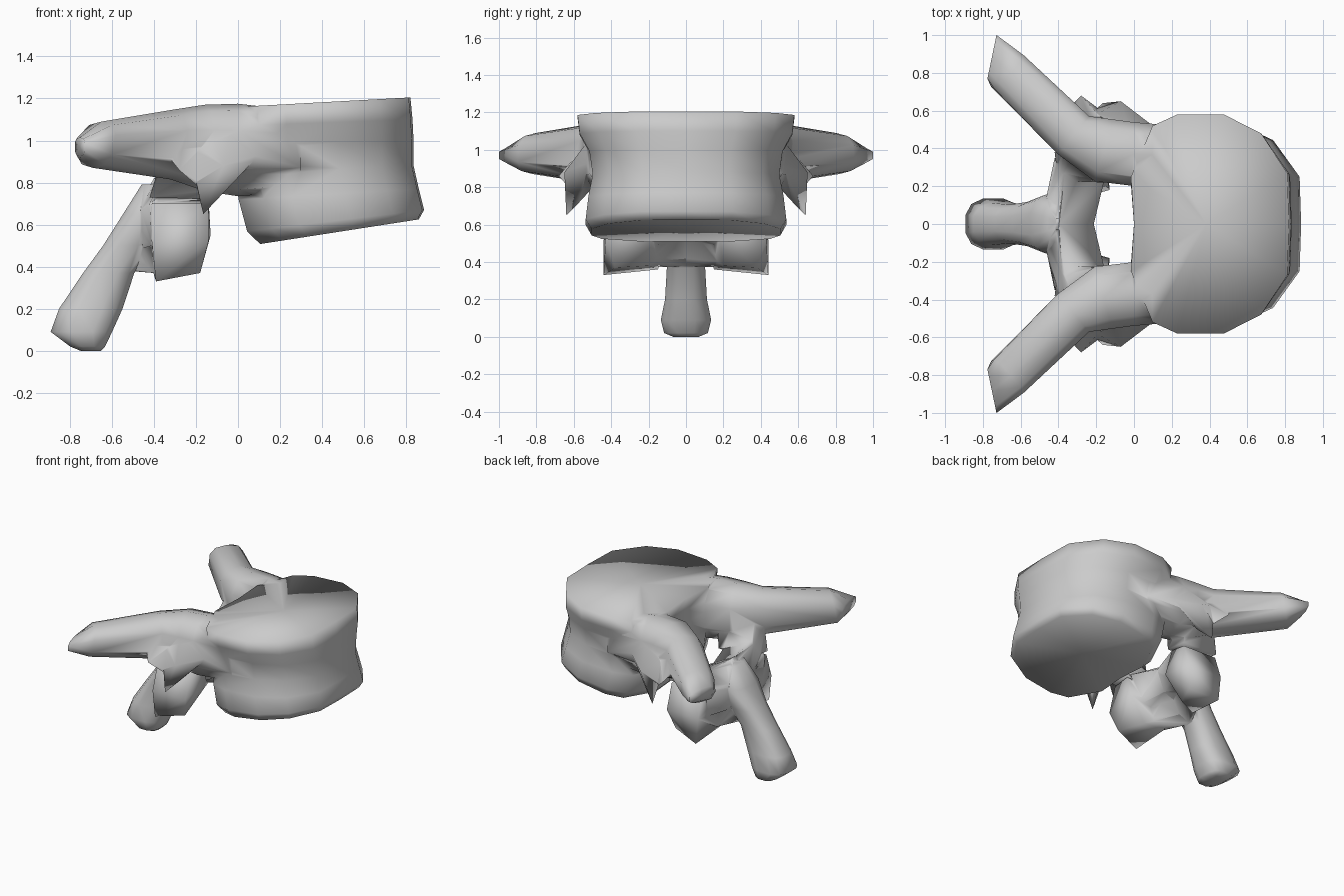
import bpy, bmesh, math
from mathutils import Vector


def finish(bm, name):
    bmesh.ops.recalc_face_normals(bm, faces=bm.faces[:])
    me = bpy.data.meshes.new(name)
    bm.to_mesh(me)
    bm.free()
    ob = bpy.data.objects.new(name, me)
    bpy.context.collection.objects.link(ob)
    return ob


def loft(name, rings, dent=0.0):
    bm = bmesh.new()
    vs = [[bm.verts.new(p) for p in r] for r in rings]
    n = len(vs[0])
    for a, b in zip(vs, vs[1:]):
        for i in range(n):
            j = (i + 1) % n
            bm.faces.new((a[i], a[j], b[j], b[i]))
    # fan caps, optionally hollowed
    for r, d in ((vs[0], dent), (vs[-1], -dent)):
        c = bm.verts.new(sum((v.co for v in r), Vector()) / n + Vector((0, 0, d)))
        for i in range(n):
            bm.faces.new((r[i], r[(i + 1) % n], c))
    return finish(bm, name)


def tube(name, stations, side=1, n=10):
    """Stations: centre, half-width vector, half-height vector."""
    rings = []
    for c, u, v in stations:
        c, u, v = Vector(c), Vector(u), Vector(v)
        ring = []
        for i in range(n):
            t = 2 * math.pi * (i + 0.5) / n
            f = lambda q: math.copysign(abs(q) ** 0.75, q)
            p = c + u * f(math.cos(t)) + v * f(math.sin(t))
            ring.append((p.x, p.y * side, p.z))
        rings.append(ring)
    return loft(name, rings)


def hull(name, pts, side):
    bm = bmesh.new()
    for x, y, z in pts:
        bm.verts.new((x, y * side, z))
    bmesh.ops.convex_hull(bm, input=bm.verts[:])
    return finish(bm, name)


# vertebral body: kidney-shaped outline stacked in slanted rings
half = [(0.0, 0.0), (-0.02, 0.25), (0.12, 0.52), (0.28, 0.58), (0.58, 0.58),
        (0.82, 0.48), (0.99, 0.27), (1.0, 0.0)]
outline = half + [(x, -y) for x, y in half[-2:0:-1]]
levels = [(0.12, 0.86, 0.87, 0.51, 0.625), (0.06, 0.885, 0.925, 0.57, 0.67),
          (0.02, 0.86, 0.90, 0.72, 0.77), (0.0, 0.835, 0.86, 0.85, 0.88),
          (0.0, 0.835, 0.89, 0.98, 1.0), (0.0, 0.83, 0.98, 1.07, 1.1),
          (0.0, 0.82, 1.0, 1.16, 1.205)]
body = loft("vertebra", [[(x0 + (x1 - x0) * x, s * y, za + (zb - za) * x)
                          for x, y in outline] for x0, x1, s, za, zb in levels], 0.012)

parts = []
for s in (1, -1):
    # pedicle running into the transverse process
    parts.append(tube("transverse_process", [
        ((0.3, 0.36, 0.95), (0, 0.16, 0), (0, 0, 0.19)),
        ((0.0, 0.37, 0.955), (0, 0.175, 0), (0, 0, 0.22)),
        ((-0.16, 0.39, 0.965), (0.05, 0.17, 0), (0, 0, 0.205)),
        ((-0.32, 0.47, 0.98), (0.085, 0.105, 0), (0, 0, 0.165)),
        ((-0.67, 0.81, 0.98), (0.082, 0.09, 0), (0.02, -0.01, 0.11)),
        ((-0.752, 0.885, 0.97), (0.025, 0.12, 0), (0, 0, 0.045))], s))
    # rib facet: a rear spur and a front wedge
    parts.append(hull("facet_spur", [
        (-0.36, 0.6, 0.96), (-0.28, 0.68, 0.86), (-0.26, 0.57, 0.99),
        (-0.2, 0.62, 0.79), (-0.15, 0.45, 0.85), (-0.1, 0.48, 1.05)], s))
    parts.append(hull("facet_wedge", [
        (-0.165, 0.64, 0.65), (-0.2, 0.61, 0.8), (-0.07, 0.65, 0.88),
        (-0.2, 0.58, 0.95), (0.1, 0.52, 0.93), (-0.1, 0.57, 0.72),
        (-0.1, 0.45, 0.85), (-0.03, 0.5, 1.08)], s))
    # neck from pedicle down to the lamina
    parts.append(hull("lamina_neck", [
        (-0.1, 0.23, 0.95), (-0.1, 0.45, 0.95), (-0.34, 0.34, 0.96), (-0.36, 0.42, 0.93),
        (-0.12, 0.22, 0.73), (-0.13, 0.38, 0.72), (-0.4, 0.22, 0.74), (-0.42, 0.38, 0.73)], s))
    # lamina plate closing the arch behind the canal
    parts.append(hull("lamina", [
        (-0.16, 0.22, 0.74), (-0.20, 0.22, 0.5), (-0.36, 0.33, 0.84), (-0.42, 0.35, 0.7),
        (-0.41, 0.33, 0.5), (-0.22, -0.03, 0.70), (-0.28, -0.03, 0.55),
        (-0.40, -0.03, 0.82), (-0.50, -0.03, 0.64), (-0.48, -0.03, 0.48)], s))
    # lower articular process, webbed towards the spine
    parts.append(hull("articular_process", [
        (-0.14, 0.24, 0.72), (-0.14, 0.37, 0.70), (-0.41, 0.24, 0.72), (-0.41, 0.38, 0.70),
        (-0.13, 0.18, 0.55), (-0.14, 0.43, 0.52), (-0.42, 0.10, 0.55), (-0.41, 0.44, 0.52),
        (-0.18, 0.38, 0.37), (-0.26, 0.20, 0.38), (-0.39, 0.44, 0.33), (-0.40, 0.15, 0.36)], s))
    parts.append(hull("web", [
        (-0.26, 0.2, 0.62), (-0.3, 0.2, 0.40), (-0.40, 0.22, 0.6), (-0.40, 0.2, 0.37),
        (-0.32, -0.02, 0.6), (-0.42, -0.02, 0.42), (-0.52, -0.02, 0.55), (-0.52, -0.02, 0.38)], s))

# spinous process, from lamina down to the blunt tip
spine = [(-0.40, 0.06, 0.10, 0.79), (-0.42, 0.13, 0.16, 0.65),
         (-0.52, 0.125, 0.12, 0.5), (-0.615, 0.125, 0.105, 0.37),
         (-0.70, 0.155, 0.115, 0.2), (-0.745, 0.15, 0.138, 0.09),
         (-0.715, 0.085, 0.12, 0.02), (-0.70, 0.05, 0.07, 0.0)]
parts.append(tube("spinous_process", [((x, 0, z), (hx, 0, 0), (0, hy, 0))
                                      for x, hx, hy, z in spine], 1, 12))

# fuse all parts into one bone
bpy.context.view_layer.objects.active = body
for p in parts:
    m = body.modifiers.new("fuse", 'BOOLEAN')
    m.operation, m.solver, m.object = 'UNION', 'EXACT', p
    bpy.ops.object.modifier_apply(modifier=m.name)
    bpy.data.objects.remove(p)
body.select_set(True)
bpy.ops.object.shade_smooth_by_angle(angle=math.radians(110))
